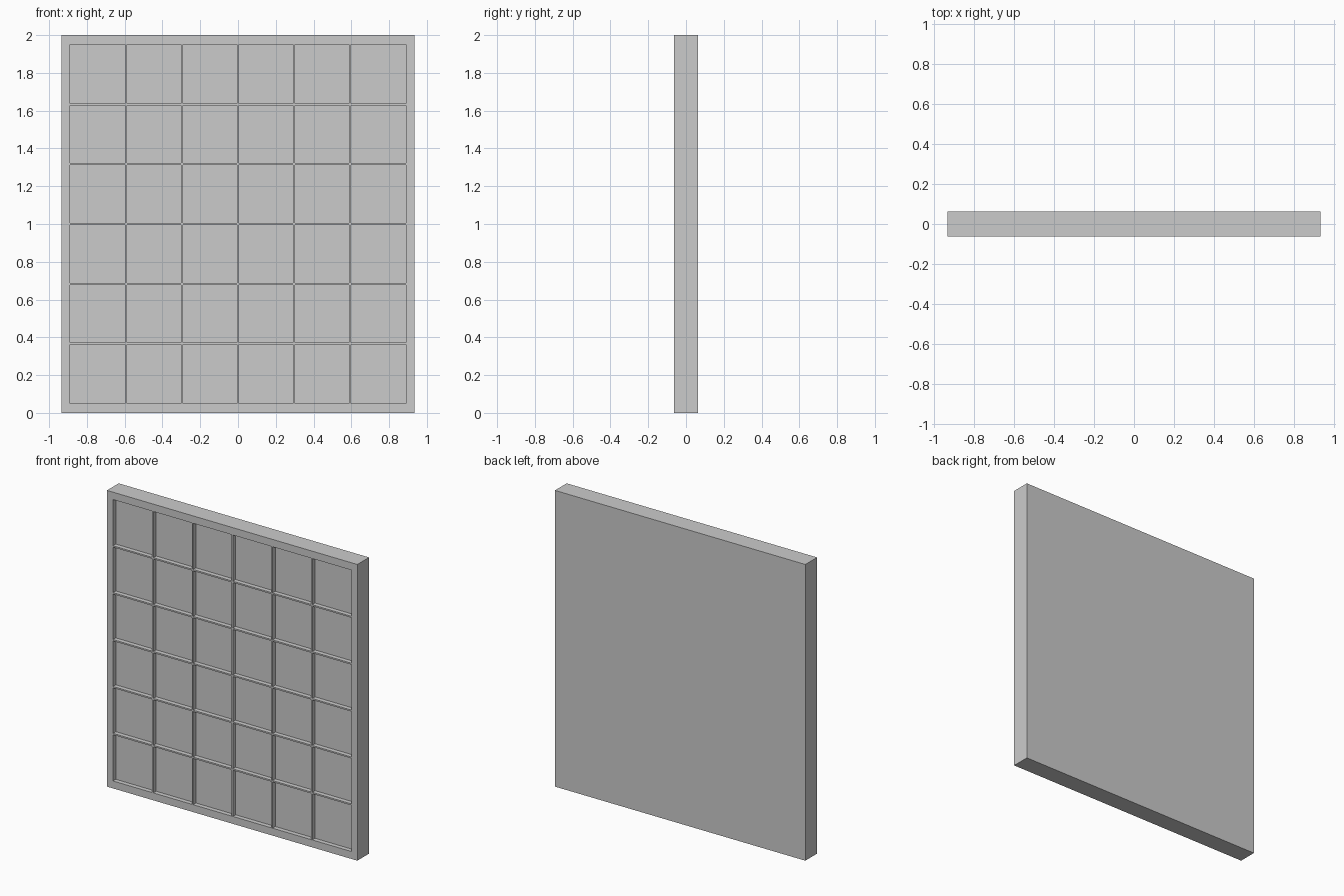
import bpy, bmesh

if "Cube" in bpy.data.objects:
    bpy.data.objects.remove(bpy.data.objects["Cube"])

W, H, D = 0.935, 2.0, 0.0625      # half width, height, half depth
IW, Z0, Z1 = 0.89, 0.05, 1.95     # recess half width, bottom, top
RECESS = 0.03
BAR = 0.01
N = 6                             # cells each way


def add_object(name, bm):
    bmesh.ops.recalc_face_normals(bm, faces=bm.faces)
    mesh = bpy.data.meshes.new(name)
    bm.to_mesh(mesh)
    bm.free()
    obj = bpy.data.objects.new(name, mesh)
    bpy.context.collection.objects.link(obj)
    return obj


def box(name, x0, x1, y0, y1, z0, z1):
    bm = bmesh.new()
    bmesh.ops.create_cube(bm, size=1)
    for v in bm.verts:
        v.co = (x0 + (v.co.x + 0.5) * (x1 - x0),
                y0 + (v.co.y + 0.5) * (y1 - y0),
                z0 + (v.co.z + 0.5) * (z1 - z0))
    return add_object(name, bm)


# Frame and back panel: rectangular loops from the back, round the rim, into the recess
bm = bmesh.new()
loops = []
for w, z0, z1, y in ((W, 0, H, D), (W, 0, H, -D),
                     (IW, Z0, Z1, -D), (IW, Z0, Z1, -D + RECESS)):
    loops.append([bm.verts.new(p) for p in
                  ((-w, y, z0), (w, y, z0), (w, y, z1), (-w, y, z1))])
for a, b in zip(loops, loops[1:]):
    for i in range(4):
        j = (i + 1) % 4
        bm.faces.new((a[i], a[j], b[j], b[i]))
bm.faces.new(loops[0])
bm.faces.new(loops[-1])
add_object("frame_panel", bm)

# Glazing bars: horizontals run through, verticals sit a hair behind them
for k in range(1, N):
    z = Z0 + (Z1 - Z0) * k / N
    box(f"horizontal_bar_{k}", -IW, IW, -D, -D + RECESS, z - BAR / 2, z + BAR / 2)
    x = -IW + 2 * IW * k / N
    box(f"vertical_bar_{k}", x - BAR / 2, x + BAR / 2,
        -D + 0.001, -D + RECESS, Z0, Z1)
